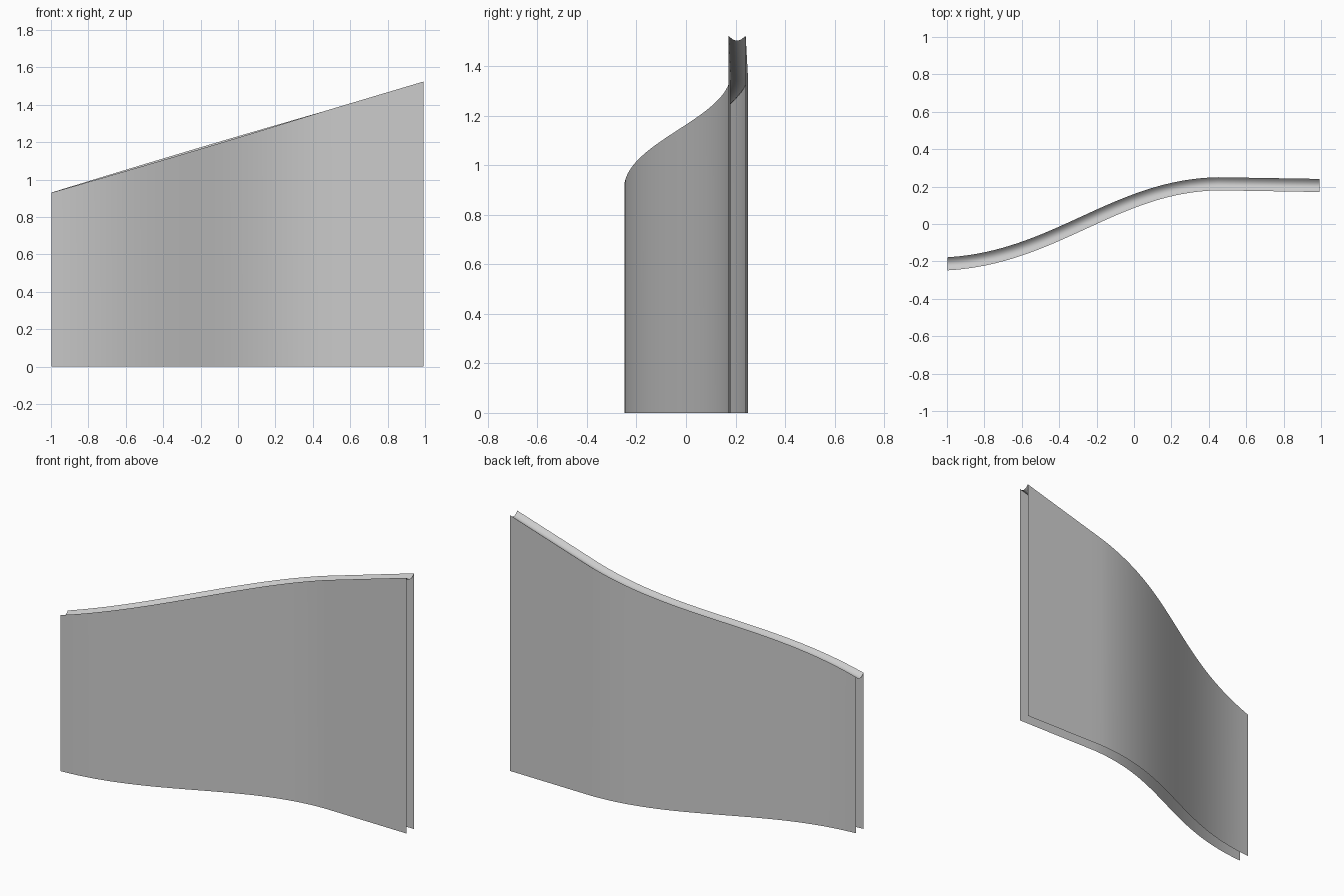
import bpy, bmesh, math
from mathutils import Vector

if "Cube" in bpy.data.objects:
    bpy.data.objects.remove(bpy.data.objects["Cube"])

HALF = 0.035      # half the gap between the two skins
DIP = 0.021       # depth of the groove along the top

# Plan path: an S-bend followed by a straight run
ctrl = [Vector(p) for p in ((-0.998, -0.213), (-0.42, -0.18), (-0.10, 0.205), (0.45, 0.215))]
end = Vector((0.993, 0.206))


def bezier(t):
    s = 1 - t
    return s**3*ctrl[0] + 3*s*s*t*ctrl[1] + 3*s*t*t*ctrl[2] + t**3*ctrl[3]


path = [bezier(i / 32) for i in range(33)] + [ctrl[3].lerp(end, i / 6) for i in range(1, 7)]

# Cross-section: front skin, concave top, back skin; ends and underside open
N = 8
bm = bmesh.new()
rows = []
for i, p in enumerate(path):
    d = (path[min(i + 1, len(path) - 1)] - path[max(i - 1, 0)]).normalized()
    n = Vector((-d.y, d.x))
    if i in (0, len(path) - 1):
        n = Vector((0, 1))
    top = 0.93 + 0.2985 * (p.x + 1)
    section = [(-1, 0)]
    for k in range(N + 1):
        u = -1 + 2 * k / N
        section.append((u, top - DIP * (1 - u * u)))
    section.append((1, 0))
    rows.append([bm.verts.new((*(p + n * u * HALF), z)) for u, z in section])

for a, b in zip(rows, rows[1:]):
    for k in range(len(a) - 1):
        bm.faces.new((a[k], b[k], b[k + 1], a[k + 1]))

mesh = bpy.data.meshes.new("curved_wall")
bm.to_mesh(mesh)
bm.free()
wall = bpy.data.objects.new("curved_wall", mesh)
bpy.context.collection.objects.link(wall)
bpy.context.view_layer.objects.active = wall
wall.select_set(True)
bpy.ops.object.shade_smooth_by_angle(angle=math.radians(30))
